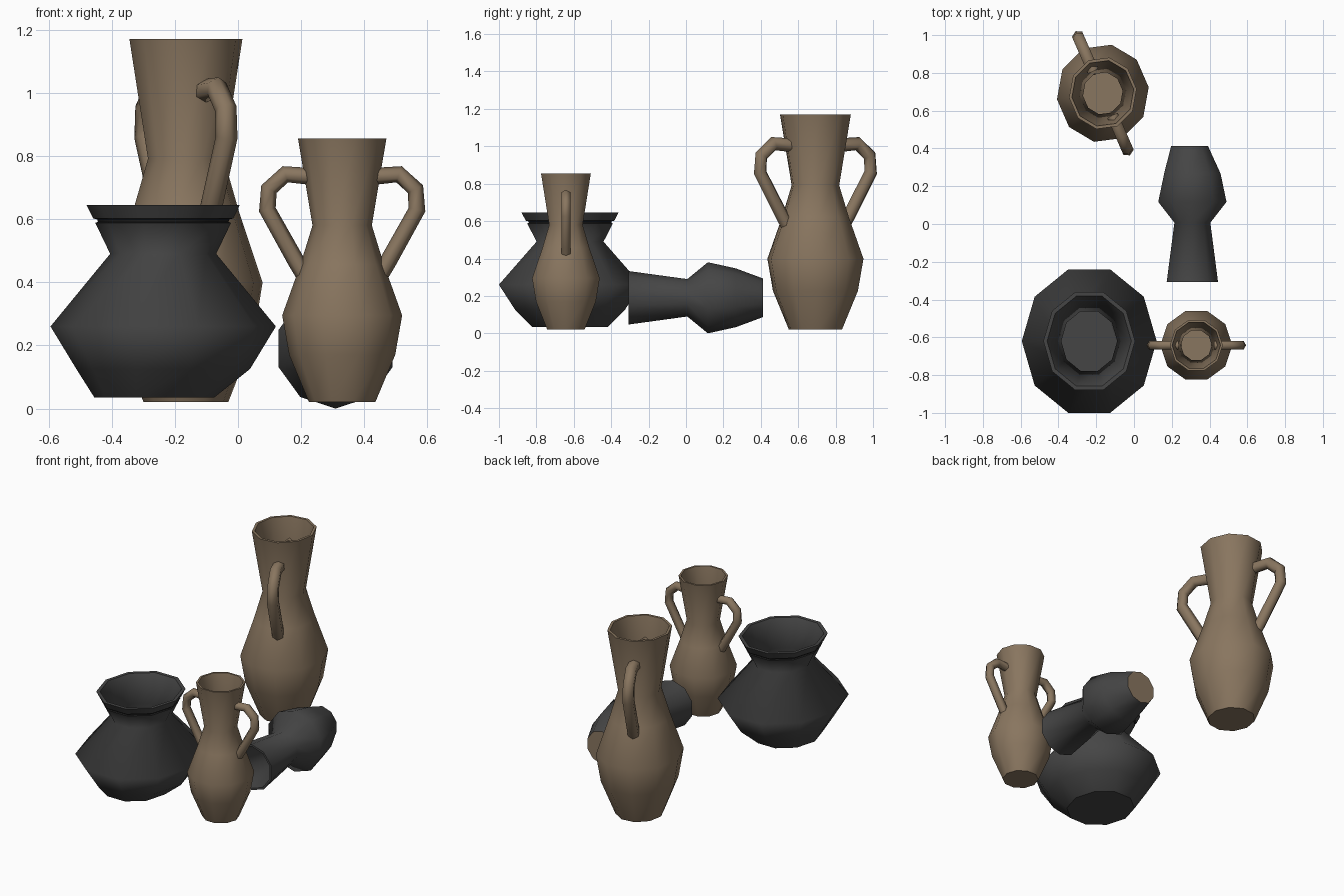
import bpy, bmesh, math
from mathutils import Matrix, Vector

if "Cube" in bpy.data.objects:
    bpy.data.objects.remove(bpy.data.objects["Cube"])

SIDES = 10


def colour(name, rgb):
    m = bpy.data.materials.new(name)
    m.diffuse_color = (*rgb, 1)
    m.use_nodes = True
    m.node_tree.nodes["Principled BSDF"].inputs["Base Color"].default_value = m.diffuse_color
    return m


BROWN = colour("brown clay", (0.25, 0.18, 0.115))
DARK = colour("dark clay", (0.06, 0.06, 0.06))
BLACK = colour("groove black", (0.015, 0.015, 0.015))


def finish(name, bm, mats, matrix):
    bmesh.ops.recalc_face_normals(bm, faces=bm.faces)
    me = bpy.data.meshes.new(name)
    bm.to_mesh(me)
    bm.free()
    me.transform(matrix)
    for m in mats:
        me.materials.append(m)
    ob = bpy.data.objects.new(name, me)
    bpy.context.collection.objects.link(ob)
    return ob


def skin(bm, rings):
    """Bridge consecutive rings with quads; returns faces per band."""
    bands = []
    for a, b in zip(rings, rings[1:]):
        n = len(a)
        bands.append([bm.faces.new((a[i], a[(i + 1) % n], b[(i + 1) % n], b[i]))
                      for i in range(n)])
    for f in bm.faces:
        f.smooth = True
    return bands


def vessel(name, outer, wall, matrix, mats, phase=0, base_shift=0,
           groove=(), cap_mat=0):
    """Hollow ten-sided turned pot: outer wall, rim, inner wall and floor."""
    inner = [(r - wall, z + (wall if i == 0 else 0)) for i, (r, z) in enumerate(outer)
             if i not in groove]
    profile = outer + inner[::-1]
    bm = bmesh.new()
    rings = []
    for k, (r, z) in enumerate(profile):
        dx = base_shift if k in (0, len(profile) - 1) else 0
        rings.append([bm.verts.new((dx + r * math.cos(phase + math.tau * i / SIDES),
                                    r * math.sin(phase + math.tau * i / SIDES), z))
                      for i in range(SIDES)])
    bands = skin(bm, rings)
    base = bm.faces.new(rings[0][::-1])
    bm.faces.new(rings[-1])
    base.material_index = cap_mat
    # crisp base and rim, dark groove
    top = len(outer) - 1
    sharp = {0, top, top + 1, len(profile) - 1, *groove}
    for k in sharp:
        ring = rings[k]
        for i in range(SIDES):
            bm.edges.get((ring[i], ring[(i + 1) % SIDES])).smooth = False
    if groove:
        for k in groove[:-1]:
            for f in bands[k]:
                f.material_index = 1
    return finish(name, bm, mats, matrix)


def handle(name, path, radius, matrix, mats, sides=6):
    """Bent tube along a path in the xz plane."""
    pts = [Vector((x, 0, z)) for x, z in path]
    bm = bmesh.new()
    rings = []
    for i, p in enumerate(pts):
        d0 = (p - pts[max(i - 1, 0)]).normalized()
        d1 = (pts[min(i + 1, len(pts) - 1)] - p).normalized()
        t = (d0 + d1).normalized()
        side = Vector((t.z, 0, -t.x))
        rings.append([bm.verts.new(p + radius * (side * math.cos(a) + Vector((0, math.sin(a), 0))))
                      for a in (math.tau * j / sides for j in range(sides))])
    skin(bm, rings)
    bm.faces.new(rings[0][::-1])
    bm.faces.new(rings[-1])
    return finish(name, bm, mats, matrix)


# Two-handled jugs: one shape placed at two sizes
JUG = [(0.105, 0), (0.168, 0.15), (0.19, 0.275), (0.132, 0.437), (0.094, 0.56), (0.14, 0.835)]
HANDLE = [(0.095, 0.715), (0.18, 0.722), (0.232, 0.675), (0.237, 0.61), (0.145, 0.445), (0.10, 0.37)]


def jug(name, matrix):
    vessel(name + "_body", JUG, 0.012, matrix, [BROWN])
    for label, turn in (("right", 0), ("left", math.pi)):
        handle(f"{name}_{label}_handle", HANDLE, 0.027,
               matrix @ Matrix.Rotation(turn, 4, 'Z'), [BROWN])


jug("small_jug", Matrix.Translation((0.33, -0.642, 0.02)))
jug("tall_jug", Matrix.Translation((-0.165, 0.692, 0.02))
    @ Matrix.Diagonal((0.935, 1, 1, 1))
    @ Matrix.Rotation(math.radians(115), 4, 'Z') @ Matrix.Scale(1.377, 4))

# Wide pot with a grooved rim
POT = [(0.19, 0.035), (0.275, 0.125), (0.357, 0.26), (0.168, 0.49), (0.215, 0.588),
       (0.207, 0.591), (0.209, 0.599), (0.222, 0.602), (0.243, 0.645)]
vessel("wide_pot", POT, 0.02,
       Matrix.Translation((-0.237, -0.62, 0)) @ Matrix.Diagonal((1, 1.12, 1, 1)),
       [DARK, BLACK], base_shift=-0.028, groove=(4, 5, 6, 7))

# Vase lying on its side, mouth to the front
VASE = [(0.103, 0), (0.157, 0.145), (0.19, 0.295), (0.1, 0.405), (0.143, 0.72)]
vessel("lying_vase", VASE, 0.012,
       Matrix.Translation((0.309, 0.412, 0.19)) @ Matrix.Rotation(math.pi / 2, 4, 'X'),
       [DARK, BROWN], phase=math.pi / 2, base_shift=-0.015, cap_mat=1)
